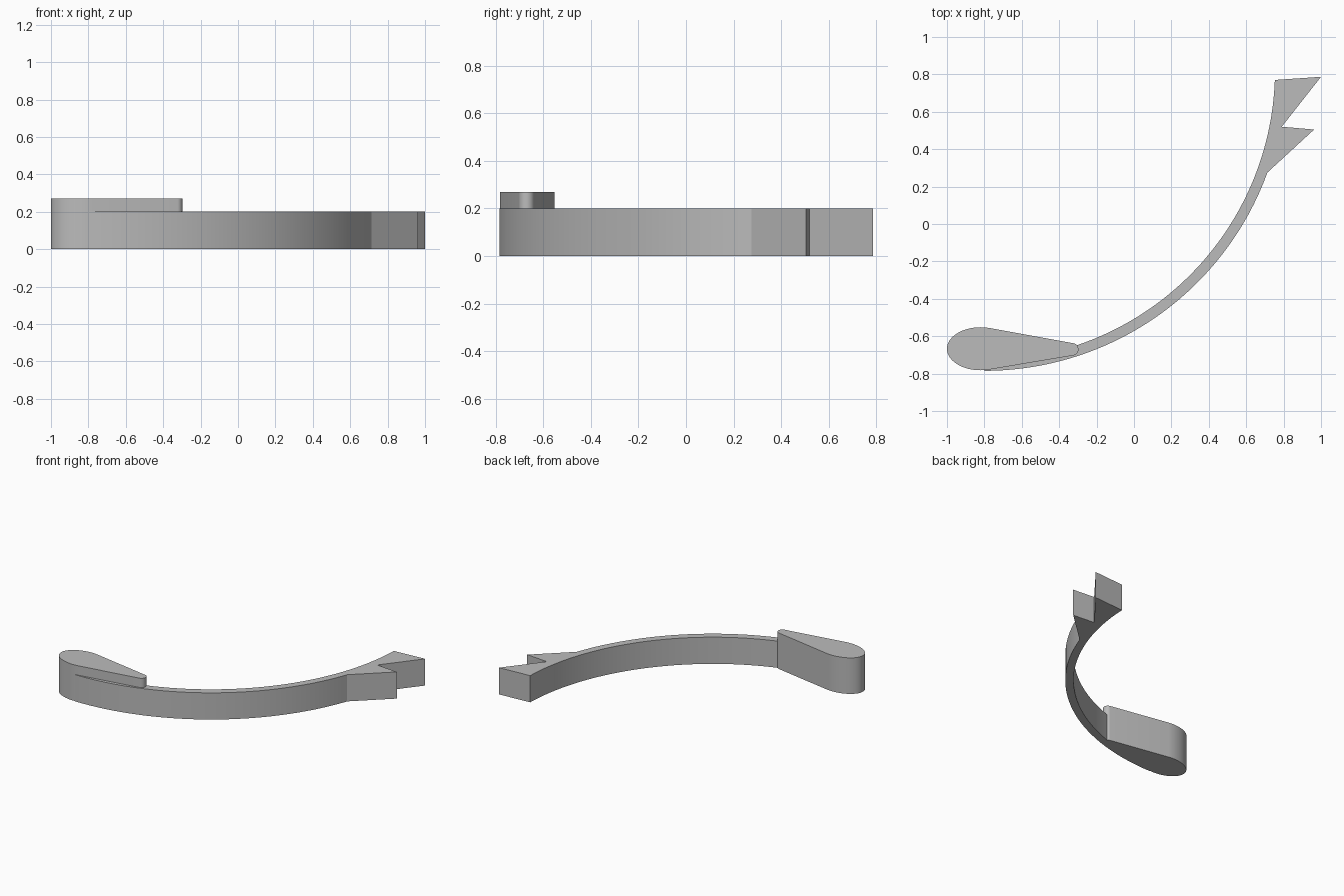
import bpy
import bmesh
from math import cos, sin, radians, asin, pi

cube = bpy.data.objects.get("Cube")
if cube:
    bpy.data.objects.remove(cube, do_unlink=True)

# One plain grey for everything
grey = bpy.data.materials.new("plain grey")
grey.use_nodes = True
colour = (0.5, 0.5, 0.5, 1)
grey.diffuse_color = colour
grey.node_tree.nodes["Principled BSDF"].inputs["Base Color"].default_value = colour


def arc(centre, rx, ry, start, end, steps):
    """Points along an elliptical arc, angles in radians."""
    angles = [start + (end - start) * i / steps for i in range(steps + 1)]
    return [(centre[0] + rx * cos(a), centre[1] + ry * sin(a)) for a in angles]


def extrude_outline(name, outline, height):
    """Raise a counter-clockwise outline from the ground into a solid."""
    bm = bmesh.new()
    base = bm.faces.new([bm.verts.new((x, y, 0)) for x, y in outline])
    raised = bmesh.ops.extrude_face_region(bm, geom=[base], use_keep_orig=True)
    top = [v for v in raised["geom"] if isinstance(v, bmesh.types.BMVert)]
    bmesh.ops.translate(bm, verts=top, vec=(0, 0, height))
    bmesh.ops.recalc_face_normals(bm, faces=bm.faces)
    mesh = bpy.data.meshes.new(name)
    bm.to_mesh(mesh)
    bm.free()
    mesh.materials.append(grey)
    obj = bpy.data.objects.new(name, mesh)
    bpy.context.collection.objects.link(obj)
    bpy.ops.object.select_all(action="DESELECT")
    obj.select_set(True)
    bpy.context.view_layer.objects.active = obj
    bpy.ops.object.shade_smooth_by_angle(angle=radians(20))
    return obj


# Curved band ending in a notched, two-pointed tail
centre = (-0.8, 0.825)
outer, inner = 1.61, 1.554
outer_end = asin((0.275 - centre[1]) / outer)
inner_end = asin((0.77 - centre[1]) / inner)
tail = [(0.963, 0.505), (0.79, 0.52), (1.0, 0.787)]
band = (arc(centre, outer, outer, -pi / 2, outer_end, 64)
        + tail
        + arc(centre, inner, inner, inner_end, -pi / 2, 64))
extrude_outline("curved_band", band, 0.2)

# Taller teardrop head: broad round end on the left, small round tip on the right
head = (arc((-0.82, -0.667), 0.18, 0.115, radians(75), radians(285), 40)
        + arc((-0.33, -0.67), 0.033, 0.033, radians(-80), radians(80), 14))
extrude_outline("teardrop_head", head, 0.27)
